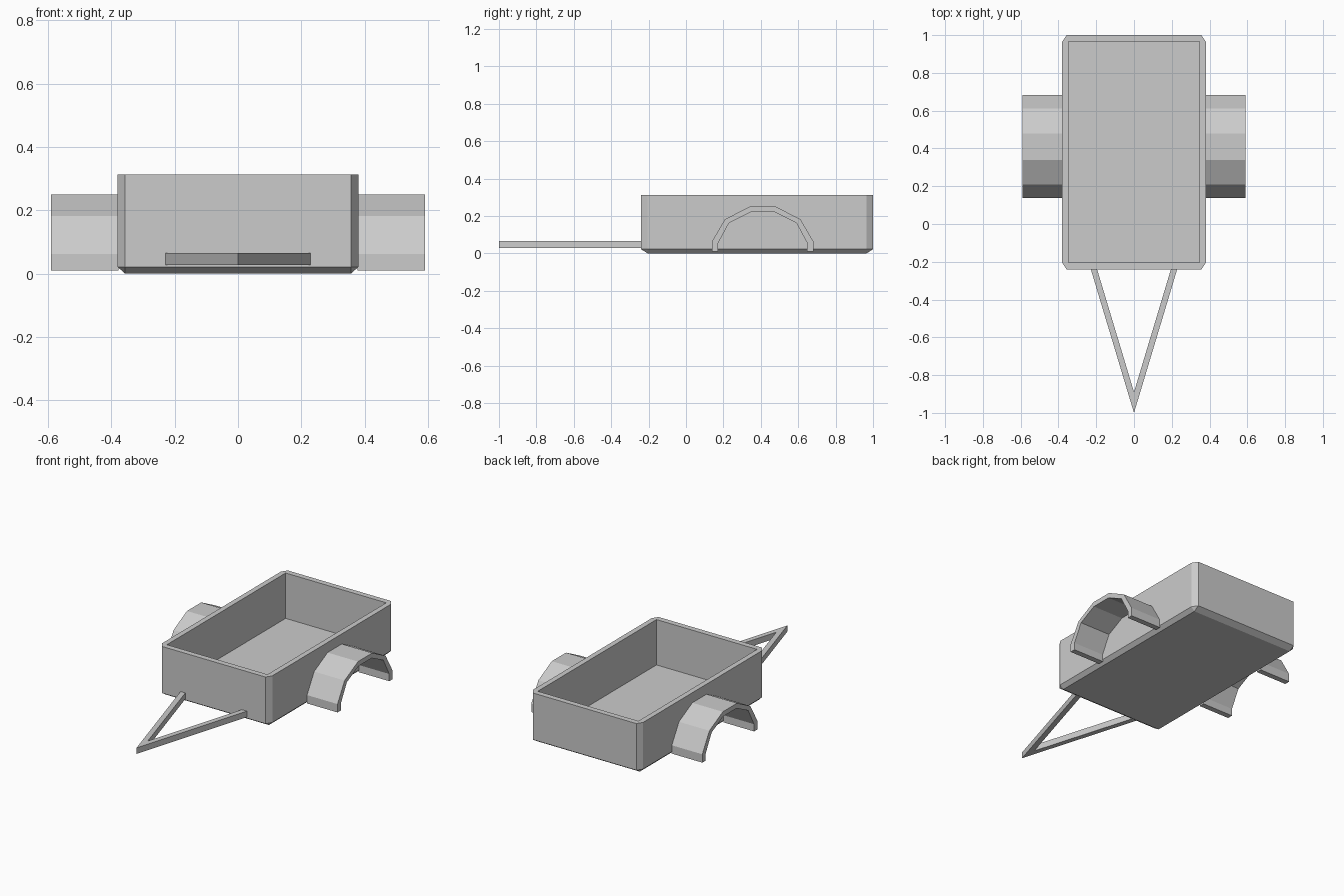
import bpy, bmesh

if "Cube" in bpy.data.objects:
    bpy.data.objects.remove(bpy.data.objects["Cube"])


def finish(name, bm):
    bmesh.ops.remove_doubles(bm, verts=bm.verts, dist=1e-5)
    bmesh.ops.recalc_face_normals(bm, faces=bm.faces)
    mesh = bpy.data.meshes.new(name)
    bm.to_mesh(mesh)
    bm.free()
    obj = bpy.data.objects.new(name, mesh)
    bpy.context.collection.objects.link(obj)
    return obj


def ring(bm, hx, y0, y1, z, cx=0.0, cy=0.0):
    """Rectangle with cut corners; zero cuts collapse when merged."""
    pts = [(hx, y0 + cy), (hx, y1 - cy), (hx - cx, y1), (-hx + cx, y1),
           (-hx, y1 - cy), (-hx, y0 + cy), (-hx + cx, y0), (hx - cx, y0)]
    return [bm.verts.new((x, y, z)) for x, y in pts]


def bridge(bm, a, b):
    n = len(a)
    for i in range(n):
        j = (i + 1) % n
        bm.faces.new((a[i], a[j], b[j], b[i]))


def band(name, outer, inner, place, lo, hi):
    """Solid strip between two open profiles, extruded from lo to hi."""
    bm = bmesh.new()
    loops = []
    for d in (lo, hi):
        o = [bm.verts.new(place(p, d)) for p in outer]
        i = [bm.verts.new(place(p, d)) for p in inner]
        for k in range(len(o) - 1):
            bm.faces.new((o[k], o[k + 1], i[k + 1], i[k]))
        loops.append(o + i[::-1])
    bridge(bm, *loops)
    return finish(name, bm)


# Open cargo tub with chamfered corners and underside
bm = bmesh.new()
rings = [ring(bm, 0.357, -0.205, 0.965, 0.0),
         ring(bm, 0.38, -0.24, 1.0, 0.022, 0.023, 0.035),
         ring(bm, 0.38, -0.24, 1.0, 0.313, 0.023, 0.035),
         ring(bm, 0.347, -0.205, 0.965, 0.313),
         ring(bm, 0.347, -0.205, 0.965, 0.03)]
for a, b in zip(rings, rings[1:]):
    bridge(bm, a, b)
bm.faces.new(rings[0])
bm.faces.new(rings[-1])
finish("cargo_tub", bm)

# Faceted wheel arches, half profile mirrored about the arch centre
MID = 0.41


def arch(half):
    return [(MID - d, z) for d, z in half] + [(MID + d, z) for d, z in half[::-1]]


outer = arch([(0.272, 0.01), (0.272, 0.062), (0.202, 0.182), (0.07, 0.25)])
inner = arch([(0.238, 0.01), (0.238, 0.055), (0.18, 0.163), (0.065, 0.22)])
for side, s in (("left", -1), ("right", 1)):
    band(side + "_fender", outer, inner,
         lambda p, d, s=s: (s * d, p[0], p[1]), 0.378, 0.59)

# V-shaped drawbar
band("drawbar", [(-0.23, -0.235), (0, -1.0), (0.23, -0.235)],
     [(-0.197, -0.235), (0, -0.89), (0.197, -0.235)],
     lambda p, d: (p[0], p[1], d), 0.028, 0.066)
